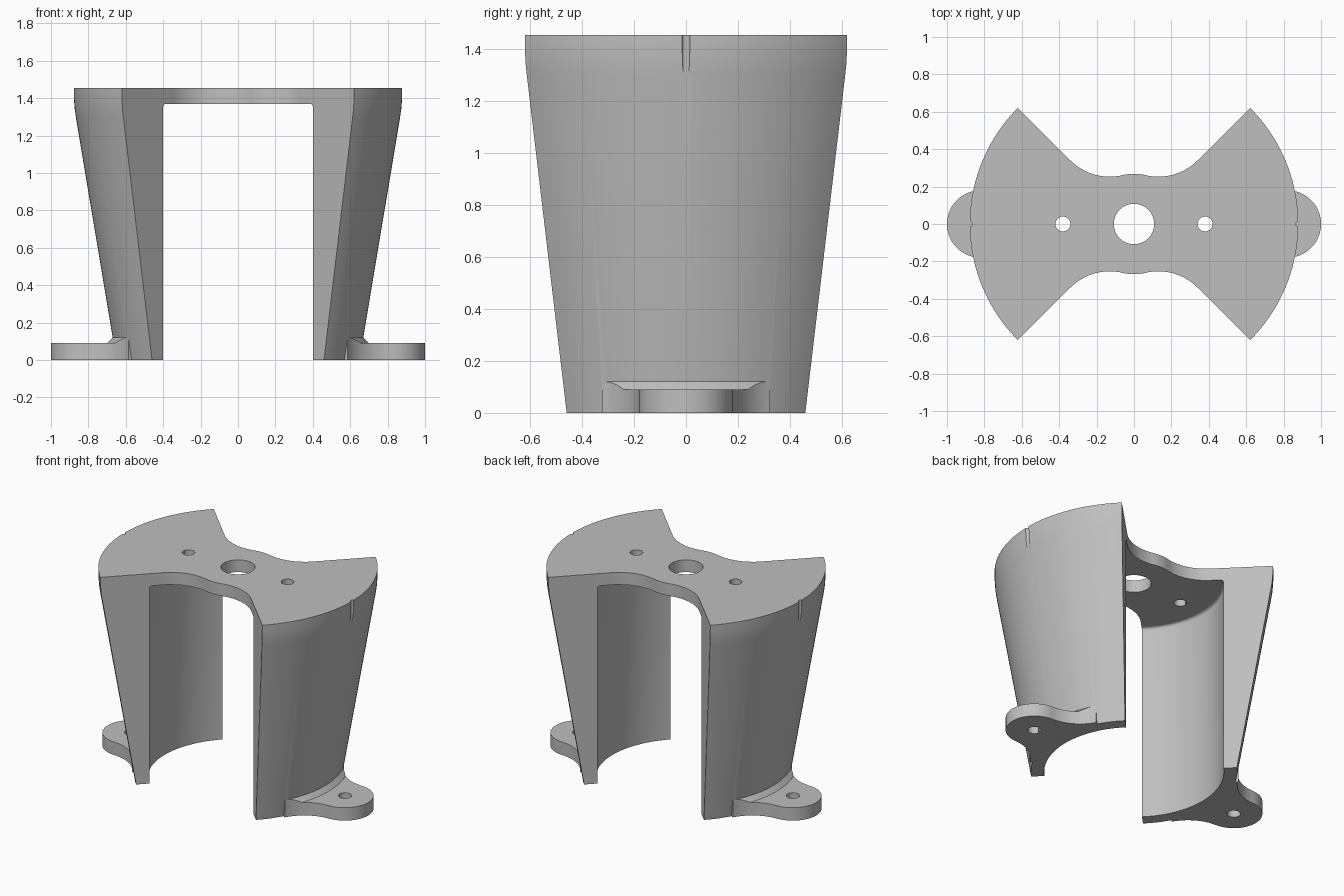
import bpy, bmesh
from math import cos, sin, atan2, radians, pi, hypot

if "Cube" in bpy.data.objects:
    bpy.data.objects.remove(bpy.data.objects["Cube"], do_unlink=True)

TOP = 1.455
SEGMENTS = 160

grey = bpy.data.materials.new("plain_grey")
grey.use_nodes = True
grey.diffuse_color = (0.52, 0.52, 0.52, 1)
grey.node_tree.nodes["Principled BSDF"].inputs["Base Color"].default_value = grey.diffuse_color


def make_object(name, bm):
    bmesh.ops.recalc_face_normals(bm, faces=bm.faces)
    mesh = bpy.data.meshes.new(name)
    bm.to_mesh(mesh)
    bm.free()
    mesh.materials.append(grey)
    obj = bpy.data.objects.new(name, mesh)
    bpy.context.collection.objects.link(obj)
    return obj


def revolve(name, profile):
    """Sweep a closed (radius, height) profile around z."""
    bm = bmesh.new()
    rings = []
    for i in range(SEGMENTS):
        a = 2 * pi * i / SEGMENTS
        rings.append([bm.verts.new((r * cos(a), r * sin(a), z)) for r, z in profile])
    n = len(profile)
    for i, ring in enumerate(rings):
        after = rings[(i + 1) % SEGMENTS]
        for j in range(n):
            k = (j + 1) % n
            bm.faces.new((ring[j], after[j], after[k], ring[k]))
    return make_object(name, bm)


def extrude(name, outline, low, high):
    """Raise a closed (x, y) outline into a prism."""
    bm = bmesh.new()
    face = bm.faces.new([bm.verts.new((x, y, low)) for x, y in outline])
    raised = bmesh.ops.extrude_face_region(bm, geom=[face])["geom"]
    moved = [v for v in raised if isinstance(v, bmesh.types.BMVert)]
    bmesh.ops.translate(bm, verts=moved, vec=(0, 0, high - low))
    return make_object(name, bm)


def arc(cx, cy, radius, start, end, steps=16):
    return [(cx + radius * cos(start + (end - start) * i / steps),
             cy + radius * sin(start + (end - start) * i / steps)) for i in range(steps + 1)]


def combine(target, tool, operation):
    """Apply a boolean and discard the tool."""
    tool.hide_render = True
    mod = target.modifiers.new("combine", "BOOLEAN")
    mod.object, mod.operation, mod.solver = tool, operation, "EXACT"
    bpy.context.view_layer.objects.active = target
    bpy.ops.object.modifier_apply(modifier=mod.name)
    bpy.data.objects.remove(tool, do_unlink=True)


def drill(target, x, radius, low, high):
    hole = extrude("hole_cutter", arc(x, 0, radius, 0, 2 * pi, 32)[:-1], low, high)
    combine(target, hole, "DIFFERENCE")


# Tapered shell with a flat roof, rounded inside corner and central bore
corner = arc(0.546, 1.35, 0.02, 0, pi / 2, 6)
shell = [(0.566, 0), (0.65, 0), (0.867, 1.30), (0.873, 1.34), (0.877, 1.39),
         (0.878, 1.43), (0.878, TOP), (0.108, TOP), (0.108, 1.37)] + corner[::-1]
body = revolve("bracket_body", shell)

# Waisted outline: a round hub blending into two quarter sectors
fx, fy, fr = 0.13, 0.55, 0.297
hub_angle = atan2(fy, fx)
quarter = arc(0, 0, hypot(fx, fy) - fr, pi / 2, hub_angle, 8)
quarter += arc(fx, fy, fr, hub_angle - pi, -pi / 4, 24)[1:] + [(0.95, 0.95)]
right_half = quarter + [(x, -y) for x, y in reversed(quarter)]
left_half = [(-x, -y) for x, y in right_half[1:-1]]
combine(body, extrude("waist_outline", right_half + left_half, -0.2, 1.7), "INTERSECT")

# Mounting feet: rounded lugs filleted into the wall with a chamfered root
lug_x, lug_r = 0.82, 0.18
bx, by, br = 0.831, 0.46, 0.28
tangent = atan2(by, bx - lug_x)
lug = arc(lug_x, 0, lug_r, 0, tangent, 24)
lug += arc(bx, by, br, tangent - pi, atan2(by, bx) - pi, 20)[1:] + [(0.45, 0.249)]
lug += [(x, -y) for x, y in reversed(lug[1:])]
flange = [(0.61, 0), (1.1, 0), (1.1, 0.09), (0.70, 0.09), (0.671, 0.12), (0.61, 0.12)]

for side in (-1, 1):
    foot = revolve("mounting_foot", flange)
    outline = extrude("lug_outline", [(side * x, y) for x, y in lug], -0.2, 0.3)
    combine(foot, outline, "INTERSECT")
    combine(body, foot, "UNION")
    # Screw hole in the foot, roof hole and rim alignment groove
    drill(body, side * lug_x, 0.042, -0.1, 0.2)
    drill(body, side * 0.38, 0.04, 1.3, 1.6)
    drill(body, side * 0.88, 0.015, 1.2, 1.6)

bpy.ops.object.select_all(action="DESELECT")
body.select_set(True)
bpy.context.view_layer.objects.active = body
bpy.ops.object.shade_smooth_by_angle(angle=radians(25))
